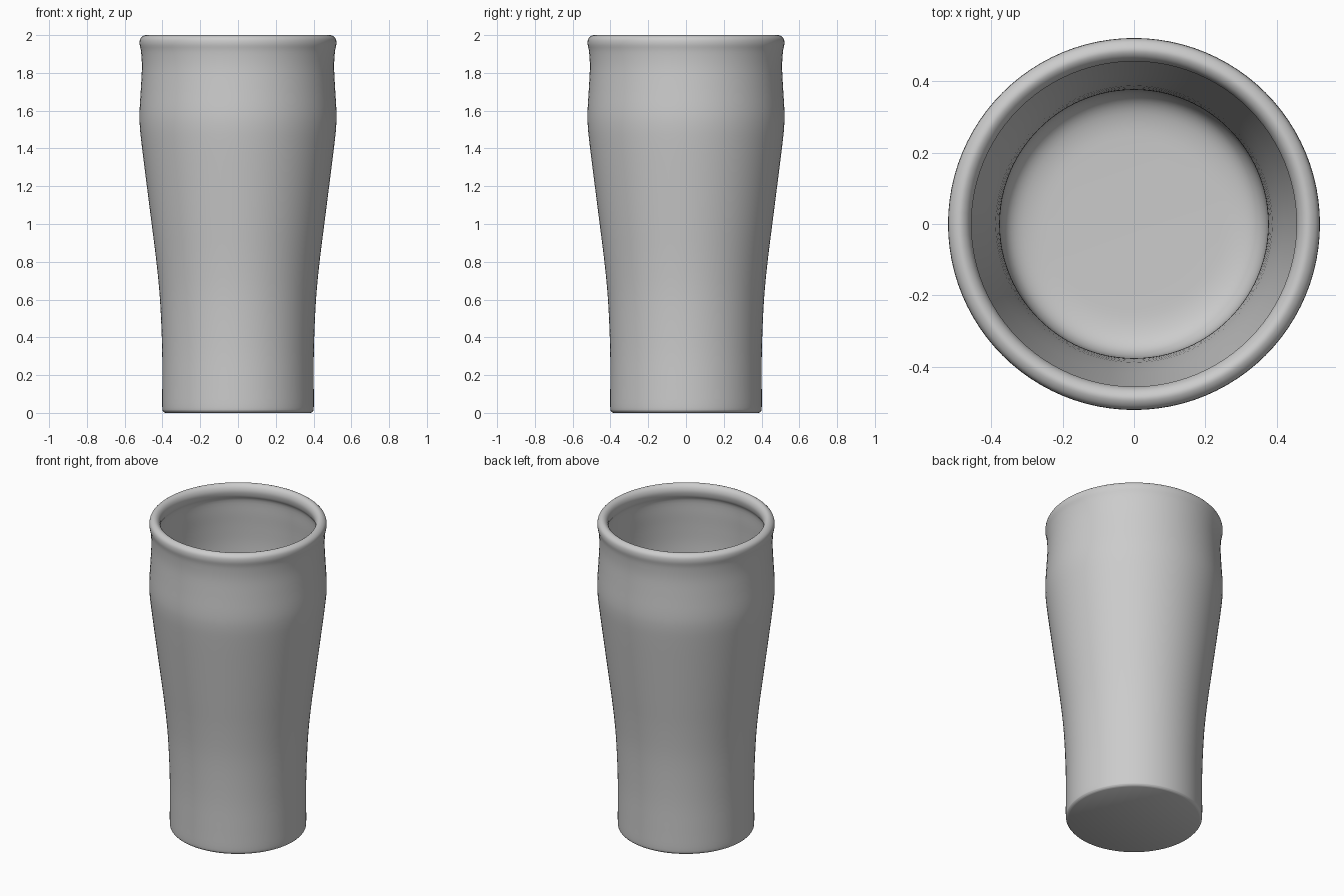
import bpy, bmesh, math
from mathutils import Vector

if "Cube" in bpy.data.objects:
    bpy.data.objects.remove(bpy.data.objects["Cube"])

SEGMENTS = 96


def smooth_path(points, steps=4):
    """Catmull-Rom curve through (radius, height) points."""
    p = [Vector(q) for q in points]
    p = [2 * p[0] - p[1]] + p + [2 * p[-1] - p[-2]]
    out = []
    for a, b, c, d in zip(p, p[1:], p[2:], p[3:]):
        for i in range(steps):
            t = i / steps
            out.append(0.5 * (2 * b + (c - a) * t + (2 * a - 5 * b + 4 * c - d) * t ** 2
                              + (3 * b - a - 3 * c + d) * t ** 3))
    return out + [p[-2]]


def lathe(name, profile, material):
    """Spin a profile around the z axis."""
    bm = bmesh.new()
    verts = [bm.verts.new((q.x, 0, q.y)) for q in profile]
    edges = [bm.edges.new(pair) for pair in zip(verts, verts[1:])]
    bmesh.ops.spin(bm, geom=verts + edges, axis=(0, 0, 1), cent=(0, 0, 0),
                   angle=math.tau, steps=SEGMENTS, use_duplicate=False)
    bmesh.ops.remove_doubles(bm, verts=bm.verts, dist=0.0005)
    bmesh.ops.recalc_face_normals(bm, faces=bm.faces)
    mesh = bpy.data.meshes.new(name)
    bm.to_mesh(mesh)
    bm.free()
    obj = bpy.data.objects.new(name, mesh)
    bpy.context.collection.objects.link(obj)
    mesh.materials.append(material)
    bpy.ops.object.select_all(action="DESELECT")
    obj.select_set(True)
    bpy.context.view_layer.objects.active = obj
    bpy.ops.object.shade_smooth_by_angle(angle=math.radians(40))
    return obj


grey = bpy.data.materials.new("plain grey")
grey.use_nodes = True
grey.diffuse_color = (0.6, 0.6, 0.6, 1)
grey.node_tree.nodes["Principled BSDF"].inputs["Base Color"].default_value = grey.diffuse_color

# Outer wall: straight foot, flared body, bulge and waist below the lip
outer = [(0.385, 0), (0.396, 0.008), (0.401, 0.03), (0.401, 0.15), (0.402, 0.35),
         (0.413, 0.6), (0.432, 0.8), (0.457, 1.0), (0.485, 1.22), (0.51, 1.42),
         (0.52, 1.52), (0.521, 1.6), (0.514, 1.72), (0.509, 1.83)]
# Rolled lip
lip = [(0.513, 1.91), (0.521, 1.955), (0.515, 1.985), (0.49, 2.0),
       (0.467, 1.988), (0.456, 1.96), (0.462, 1.925), (0.478, 1.89)]
# Inner wall and rounded floor
inner = [(0.484, 1.8), (0.491, 1.7), (0.495, 1.58), (0.486, 1.42), (0.461, 1.22),
         (0.432, 1.0), (0.407, 0.8), (0.388, 0.6), (0.377, 0.35), (0.375, 0.18),
         (0.365, 0.115), (0.335, 0.078), (0.28, 0.06), (0.2, 0.056)]

profile = [Vector((0, 0))] + smooth_path(outer + lip + inner) + [Vector((0, 0.056))]
lathe("pint_glass", profile, grey)
